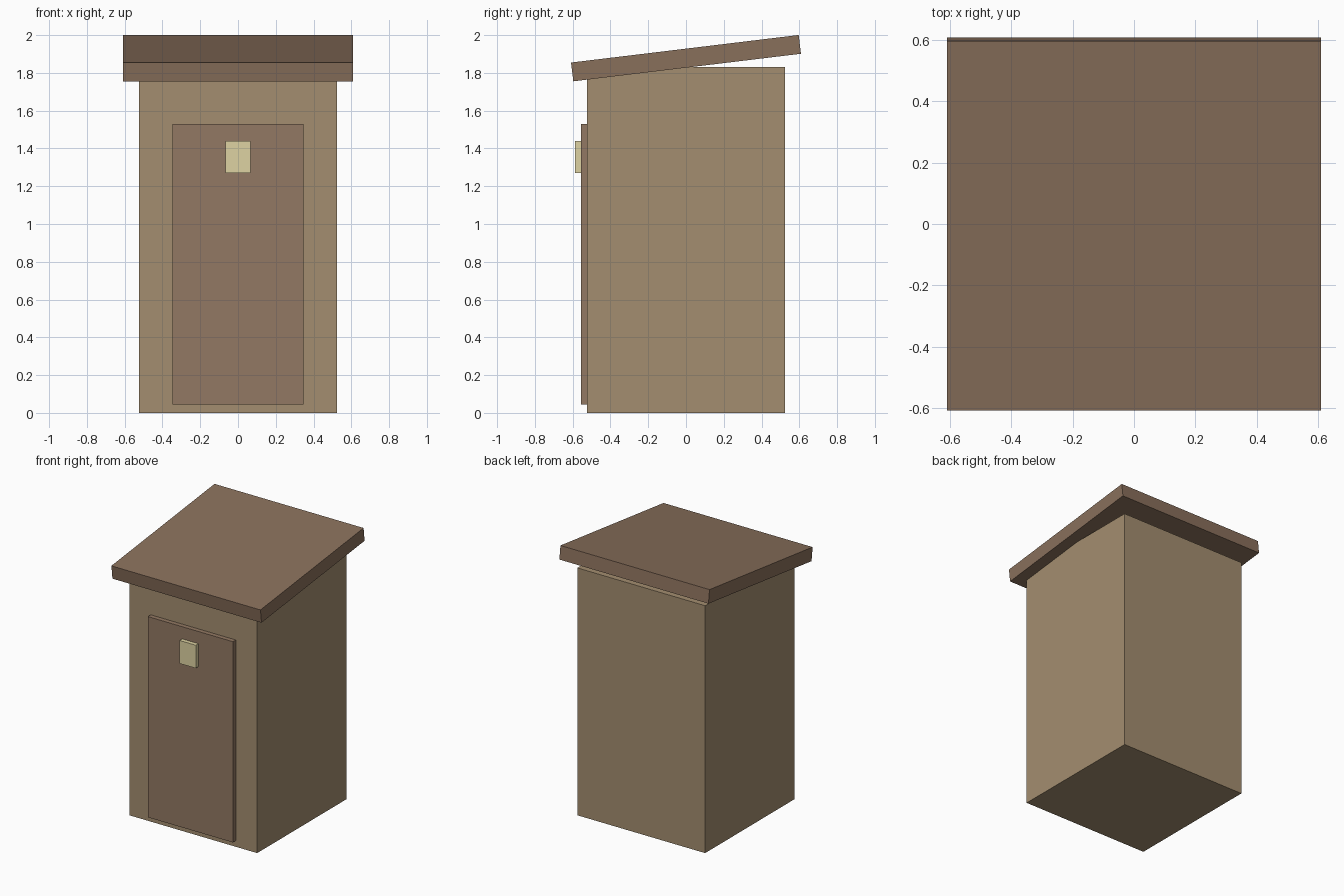
import bpy, math

if "Cube" in bpy.data.objects:
    bpy.data.objects.remove(bpy.data.objects["Cube"])


def material(name, rgb):
    m = bpy.data.materials.new(name)
    m.diffuse_color = (*rgb, 1)
    m.use_nodes = True
    m.node_tree.nodes["Principled BSDF"].inputs["Base Color"].default_value = m.diffuse_color
    return m


def box(name, lo, hi, mat, tilt=0):
    """Box between two corners, optionally tilted about x."""
    centre = [(a + b) / 2 for a, b in zip(lo, hi)]
    bpy.ops.mesh.primitive_cube_add(size=1, location=centre, rotation=(tilt, 0, 0))
    ob = bpy.context.object
    ob.name = name
    ob.scale = [b - a for a, b in zip(lo, hi)]
    ob.data.materials.append(mat)
    return ob


wall = material("wall_wood", (0.37, 0.27, 0.16))
door = material("door_wood", (0.29, 0.19, 0.125))
roof = material("roof_wood", (0.25, 0.16, 0.105))
glass = material("window_cream", (0.73, 0.65, 0.36))

# Cabin walls
box("cabin", (-0.523, -0.523, 0), (0.523, 0.523, 1.83), wall)

# Door panel and its small window
box("door", (-0.348, -0.557, 0.045), (0.348, -0.5, 1.53), door)
box("window", (-0.066, -0.588, 1.27), (0.066, -0.545, 1.44), glass)

# Sloping roof slab, low at the front
box("roof", (-0.61, -0.607, 1.828), (0.61, 0.607, 1.928), roof, math.radians(6.9))
